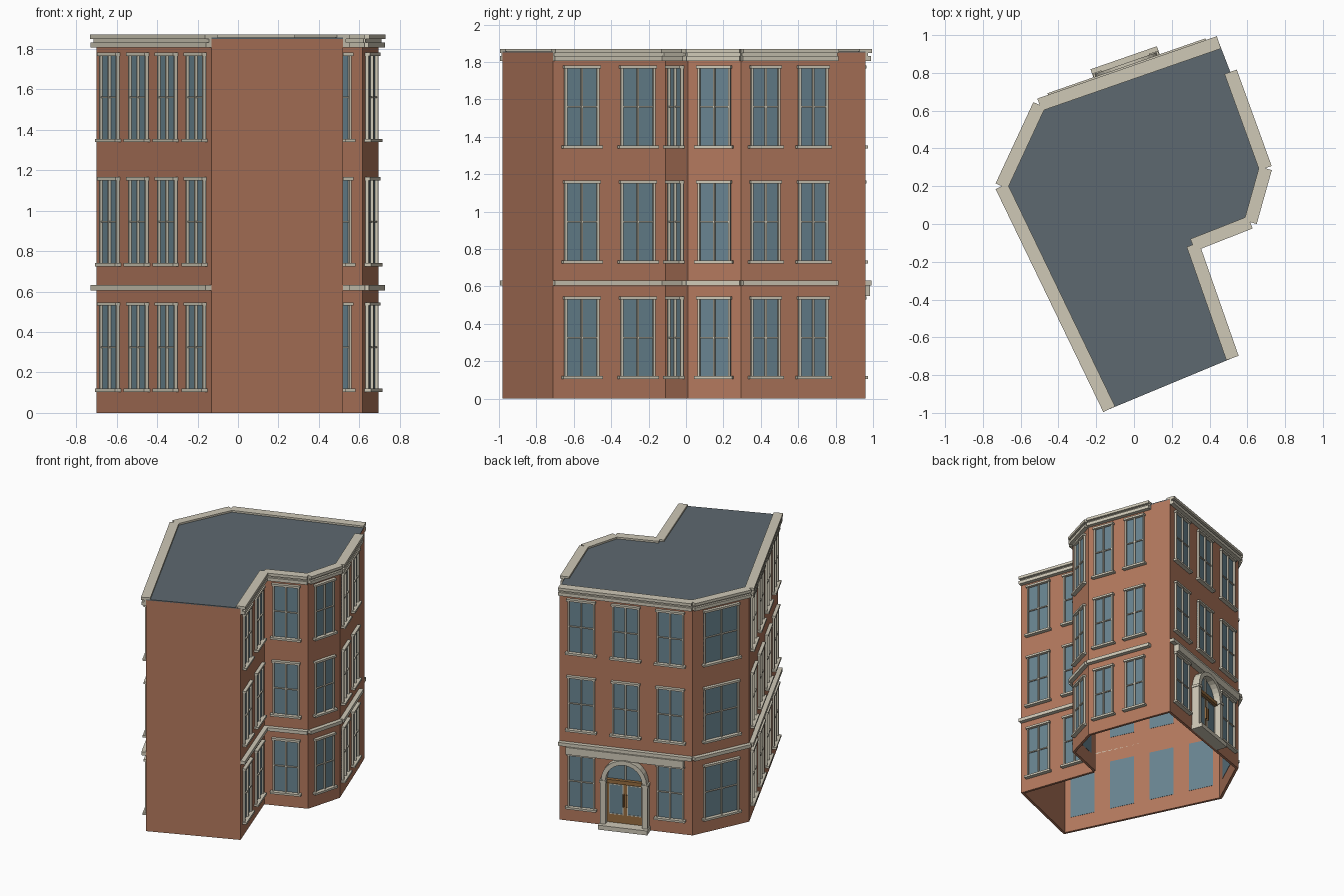
import bpy, bmesh
from math import pi, sin, cos
from mathutils import Vector

if "Cube" in bpy.data.objects:
    bpy.data.objects.remove(bpy.data.objects["Cube"])

# Footprint, counter-clockwise, with windows per floor on the edge that starts there
PLAN = [((-0.13, -0.98), 0), ((0.52, -0.71), 2), ((0.31, -0.11), 1),
        ((0.615, 0.01), 1), ((0.695, 0.295), 2), ((0.51, 0.805), 0),
        ((0.45, 0.96), 3), ((-0.5, 0.63), 1), ((-0.70, 0.20), 4)]
FLOORS = [(0.12, 0.53), (0.74, 1.15), (1.355, 1.765)]
ENTRANCE = 6
COLORS = {"brick": (0.45, 0.19, 0.11, 1), "stone": (0.62, 0.58, 0.47, 1),
          "glass": (0.14, 0.23, 0.28, 1), "slate": (0.11, 0.14, 0.16, 1),
          "wood": (0.30, 0.15, 0.05, 1)}
mats = {}
for name, col in COLORS.items():
    mats[name] = bpy.data.materials.new(name)
    mats[name].diffuse_color = col
parts = {}


def part(name, mat):
    if name not in parts:
        parts[name] = (bmesh.new(), mat)
    return parts[name][0]


def prism(bm, lower, upper):
    """Solid between two matching loops of points."""
    a = [bm.verts.new(p) for p in lower]
    b = [bm.verts.new(p) for p in upper]
    bm.faces.new(a[::-1])
    bm.faces.new(b)
    for i in range(len(a)):
        j = (i + 1) % len(a)
        bm.faces.new((a[i], a[j], b[j], b[i]))


class Wall:
    """Local frame: s along the wall, n outward, z up."""
    def __init__(self, p, q):
        self.p = Vector((*p, 0))
        d = Vector((*q, 0)) - self.p
        self.length = d.length
        self.u = d.normalized()
        self.n = Vector((self.u.y, -self.u.x, 0))

    def at(self, s, n, z):
        return self.p + self.u * s + self.n * n + Vector((0, 0, z))

    def extrude(self, name, mat, profile, n0, n1):
        prism(part(name, mat), [self.at(s, n0, z) for s, z in profile],
              [self.at(s, n1, z) for s, z in profile])

    def box(self, name, mat, s0, s1, n0, n1, z0, z1):
        self.extrude(name, mat, [(s0, z0), (s1, z0), (s1, z1), (s0, z1)], n0, n1)


def window(w, c, width, z0, z1):
    a, b, f, zm = c - width / 2, c + width / 2, 0.012, (z0 + z1) / 2
    w.box("window_glass", "glass", a, b, -0.022, 0.002, z0, z1)
    for s0, s1 in ((a, a + f), (b - f, b), (c - 0.005, c + 0.005)):
        w.box("window_frames", "stone", s0, s1, 0, 0.016, z0, z1)
    w.box("window_frames", "stone", a, b, 0, 0.012, zm - 0.004, zm + 0.004)
    w.box("window_lintels", "stone", a - 0.006, b + 0.006, 0, 0.025, z1, z1 + 0.016)
    w.box("window_sills", "stone", a - 0.015, b + 0.015, 0, 0.032, z0 - 0.016, z0)


def entrance(w):
    c, r0, r1, spring = w.length / 2, 0.138, 0.172, 0.385
    # step, pilasters and segmented arch
    w.box("entrance_step", "stone", c - 0.186, c + 0.186, 0, 0.09, 0, 0.035)
    for side in (-1, 1):
        s0, s1 = sorted((c + side * r0, c + side * (r1 + 0.006)))
        w.box("entrance_pilasters", "stone", s0, s1, 0, 0.06, 0.035, spring)
        w.box("entrance_pilasters", "stone", s0 - 0.005, s1 + 0.005, 0, 0.066,
              spring - 0.02, spring)
    k = 12
    for i in range(k):
        t0, t1 = pi * i / k, pi * (i + 1) / k
        ring = [(r0, t0), (r1, t0), (r1, t1), (r0, t1)]
        w.extrude("entrance_arch", "stone",
                  [(c + r * cos(t), spring + r * sin(t)) for r, t in ring], 0, 0.06)
    # fanlight
    w.extrude("fanlight", "glass", [(c + r0 * cos(pi * i / k), spring + r0 * sin(pi * i / k))
                                    for i in range(k + 1)], -0.022, 0.006)
    w.box("fanlight_bar", "stone", c - 0.005, c + 0.005, 0, 0.016, spring, spring + r0)
    # double door
    w.box("door_transom", "wood", c - r0, c + r0, 0, 0.035, spring - 0.03, spring)
    for side in (-1, 1):
        m = c + side * r0 / 2
        h = r0 / 2
        w.box("door_leaves", "wood", m - h, m + h, 0, 0.012, 0.035, spring - 0.03)
        w.box("door_glass", "glass", m - h + 0.02, m + h - 0.02, 0.012, 0.016, 0.11, 0.34)
        for s in (m - h + 0.014, m + h - 0.02):
            w.box("door_trim", "stone", s, s + 0.006, 0.012, 0.02, 0.11, 0.34)
        for z in (0.104, 0.34):
            w.box("door_trim", "stone", m - h + 0.014, m + h - 0.014, 0.012, 0.02, z, z + 0.006)
        w.box("door_handles", "wood", c + side * 0.014 - 0.005, c + side * 0.014 + 0.005,
              0.012, 0.03, 0.17, 0.27)
    # fascia board over the ground floor
    w.box("fascia", "stone", 0.06, w.length - 0.06, 0, 0.045, 0.548, 0.605)


pts = [p for p, _ in PLAN]
for i, (p, count) in enumerate(PLAN):
    w = Wall(p, pts[(i + 1) % len(pts)])
    w.box("brick_walls", "brick", 0, w.length, -0.02, 0, 0, 1.85)
    if not count:
        continue
    # belt course and two-band cornice
    w.box("belt_course", "stone", 0, w.length, -0.02, 0.033, 0.605, 0.632)
    w.box("cornice_lower", "stone", 0, w.length, -0.02, 0.032, 1.806, 1.832)
    w.box("cornice_middle", "stone", 0, w.length, -0.02, 0.015, 1.832, 1.848)
    w.box("cornice_upper", "stone", 0, w.length, -0.033, 0.036, 1.848, 1.87)
    cell = w.length / count
    for f, (z0, z1) in enumerate(FLOORS):
        for k in range(count):
            if not (i == ENTRANCE and f == 0 and k == 1):
                window(w, cell * (k + 0.5), cell * 0.61, z0, z1)
    if i == ENTRANCE:
        entrance(w)

# Flat roof
prism(part("roof", "slate"), [(x, y, 1.845) for x, y in pts], [(x, y, 1.856) for x, y in pts])

for name, (bm, mat) in parts.items():
    bmesh.ops.recalc_face_normals(bm, faces=bm.faces[:])
    me = bpy.data.meshes.new(name)
    bm.to_mesh(me)
    bm.free()
    me.materials.append(mats[mat])
    bpy.context.collection.objects.link(bpy.data.objects.new(name, me))

for m in bpy.data.materials:
    if m.users and not m.is_grease_pencil:
        m.use_nodes = True
        m.node_tree.nodes["Principled BSDF"].inputs["Base Color"].default_value = m.diffuse_color
